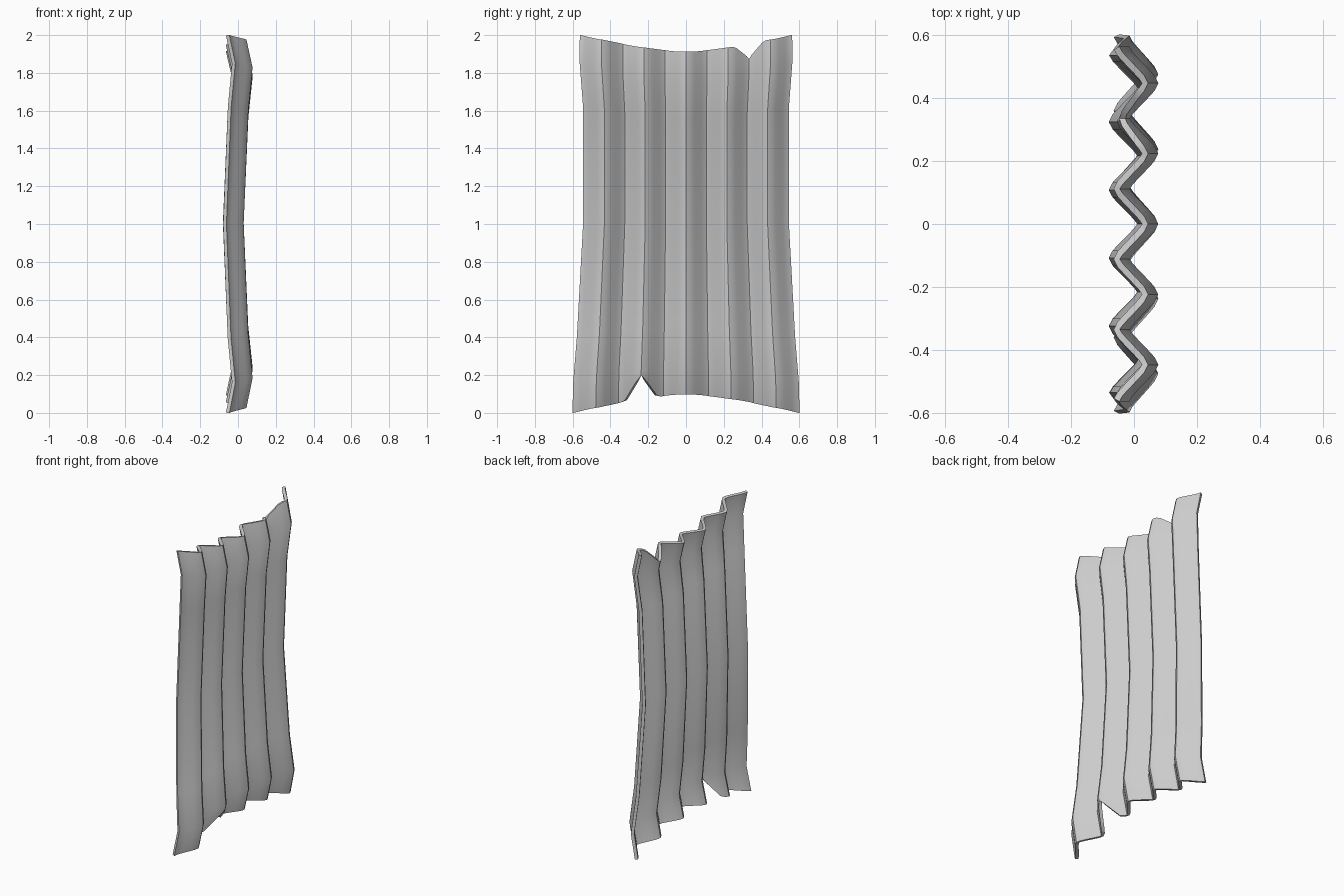
import bpy, bmesh, math

cube = bpy.data.objects.get("Cube")
if cube:
    bpy.data.objects.remove(cube, do_unlink=True)

WAVES, STEPS = 5, 12          # corrugations, columns per corrugation
AMP, THICK = 0.045, 0.02

# Bend of the sheet: height fraction, x offset, half width
ROWS = [(0, -0.01, 0.597), (0.08, 0.022, 0.593), (0.2, -0.001, 0.573),
        (0.5, -0.025, 0.54), (0.81, 0.0, 0.54), (0.925, 0.022, 0.558),
        (1, -0.01, 0.558)]


def wave(u):
    """Zigzag with rounded folds, peaking at u = 0."""
    k = 0.95
    return math.asin(k * math.cos(math.pi * WAVES * u)) / math.asin(k)


def notch(u, centre, half, depth):
    """Depth of a triangular tear in an edge."""
    return depth * max(0, 1 - abs(u - centre) / half)


def bend(f):
    """Offset and half width at a height fraction."""
    for (f0, x0, w0), (f1, x1, w1) in zip(ROWS, ROWS[1:]):
        if f <= f1:
            t = (f - f0) / (f1 - f0)
            return x0 + t * (x1 - x0), w0 + t * (w1 - w0)
    return ROWS[-1][1:]


# Corrugated sheet with curved, torn ends
bm = bmesh.new()
grid = []
count = WAVES * STEPS
for i in range(count + 1):
    u = 2 * i / count - 1
    curve = abs(u) ** 1.5
    bottom, top = 0.1 * (1 - curve), 1.91 + 0.09 * curve
    height = top - bottom
    column = []
    for f, _, _ in ROWS:
        if f == 0:
            f = notch(u, -0.4, 0.14, 0.125) / height
        elif f == 1:
            f = 1 - notch(u, 0.6, 0.15, 0.08) / height
        offset, half = bend(f)
        column.append(bm.verts.new((offset + AMP * wave(u), u * half, bottom + f * height)))
    grid.append(column)
for a, b in zip(grid, grid[1:]):
    for j in range(len(ROWS) - 1):
        bm.faces.new((a[j], b[j], b[j + 1], a[j + 1]))
bmesh.ops.recalc_face_normals(bm, faces=bm.faces)
mesh = bpy.data.meshes.new("corrugated_sheet")
bm.to_mesh(mesh)
bm.free()
sheet = bpy.data.objects.new("corrugated_sheet", mesh)
bpy.context.collection.objects.link(sheet)

# Sheet thickness
solid = sheet.modifiers.new("thickness", 'SOLIDIFY')
solid.thickness = THICK
solid.offset = 0
bpy.context.view_layer.objects.active = sheet
sheet.select_set(True)
bpy.ops.object.modifier_apply(modifier=solid.name)
bpy.ops.object.shade_smooth_by_angle(angle=math.radians(40))

# Plain grey metal
metal = bpy.data.materials.new("grey_metal")
metal.use_nodes = True
colour = (0.6, 0.6, 0.6, 1)
metal.diffuse_color = colour
metal.node_tree.nodes["Principled BSDF"].inputs["Base Color"].default_value = colour
sheet.data.materials.append(metal)
